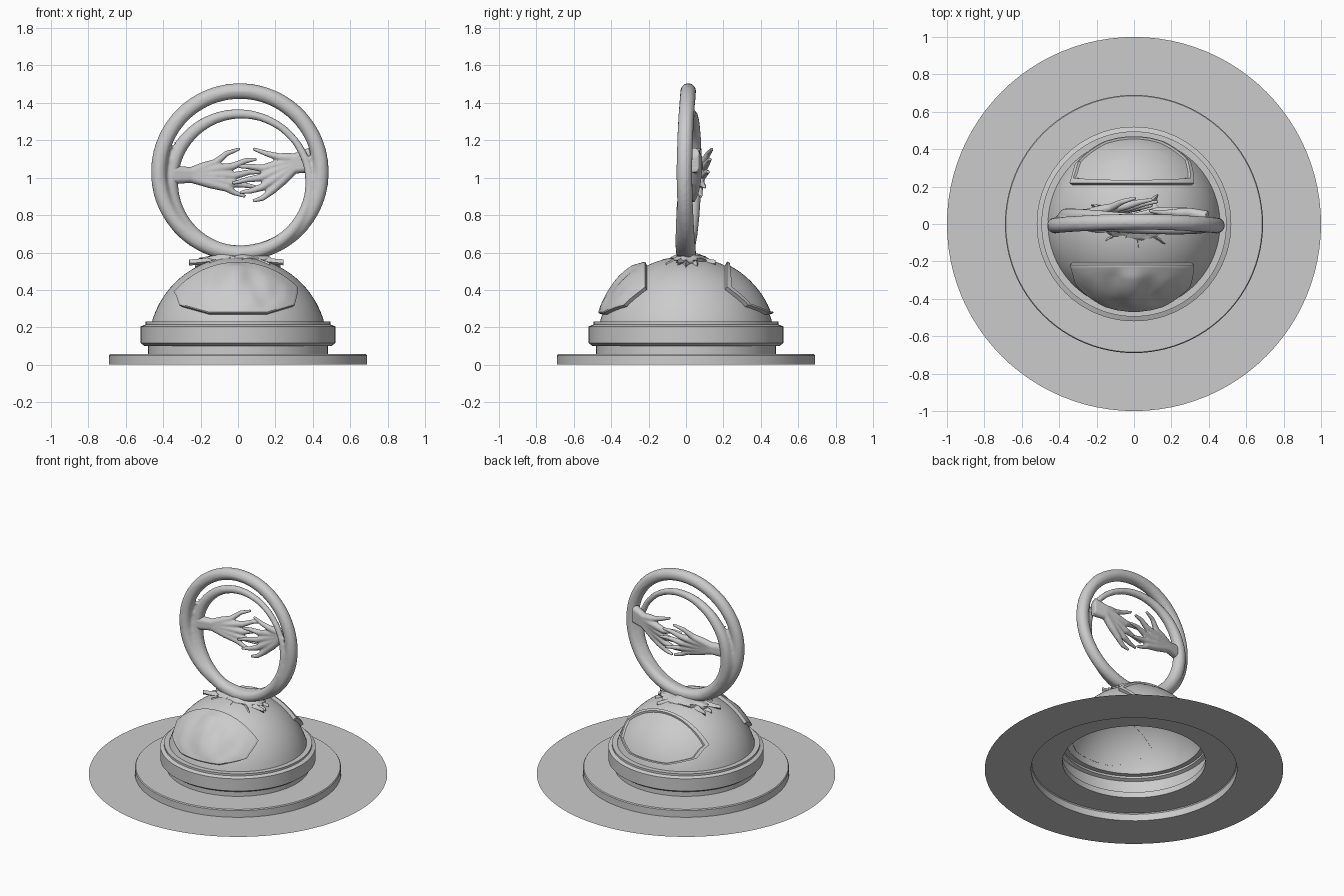
import bpy, bmesh, math, random
from math import sin, cos, pi, sqrt
from mathutils import Vector, noise

random.seed(4)
if "Cube" in bpy.data.objects:
    bpy.data.objects.remove(bpy.data.objects["Cube"])

grey = bpy.data.materials.new("plain grey")
grey.use_nodes = True
grey.diffuse_color = (0.6, 0.6, 0.6, 1)
grey.node_tree.nodes["Principled BSDF"].inputs["Base Color"].default_value = grey.diffuse_color

DOME_Z, DOME_R = 0.1, 0.478


def activate(obj):
    bpy.ops.object.select_all(action="DESELECT")
    obj.select_set(True)
    bpy.context.view_layer.objects.active = obj


def finish(name, bm, angle=30):
    mesh = bpy.data.meshes.new(name)
    bm.to_mesh(mesh)
    bm.free()
    obj = bpy.data.objects.new(name, mesh)
    bpy.context.collection.objects.link(obj)
    mesh.materials.append(grey)
    activate(obj)
    bpy.ops.object.shade_smooth_by_angle(angle=math.radians(angle))
    return obj


def lathe(name, profile, steps=96):
    bm = bmesh.new()
    verts = [bm.verts.new((r, 0, z)) for r, z in profile]
    edges = [bm.edges.new(pair) for pair in zip(verts, verts[1:])]
    bmesh.ops.spin(bm, geom=verts + edges, cent=(0, 0, 0), axis=(0, 0, 1),
                   angle=2 * pi, steps=steps, use_duplicate=False)
    bmesh.ops.remove_doubles(bm, verts=bm.verts, dist=0.0005)
    bmesh.ops.recalc_face_normals(bm, faces=bm.faces)
    if max(bm.faces, key=lambda f: f.calc_center_median().z).normal.z < 0:
        bmesh.ops.reverse_faces(bm, faces=bm.faces)
    return finish(name, bm)


def tubes(name, strands, voxel, smooth=3, cyclic=False):
    """Tapered strands of (point, radius), fused into one organic skin."""
    curve = bpy.data.curves.new(name, "CURVE")
    curve.dimensions = "3D"
    curve.bevel_depth = 1
    curve.bevel_resolution = 4
    curve.use_fill_caps = True
    for strand in strands:
        spline = curve.splines.new("POLY")
        spline.points.add(len(strand) - 1)
        spline.use_cyclic_u = cyclic
        for p, (co, radius) in zip(spline.points, strand):
            p.co = (*co, 1)
            p.radius = radius
    obj = bpy.data.objects.new(name, curve)
    bpy.context.collection.objects.link(obj)
    activate(obj)
    bpy.ops.object.convert(target="MESH")
    obj = bpy.context.object
    obj.data.materials.clear()
    obj.data.materials.append(grey)
    remesh = obj.modifiers.new("fuse", "REMESH")
    remesh.mode = "VOXEL"
    remesh.voxel_size = voxel
    remesh.use_smooth_shade = True
    relax = obj.modifiers.new("relax", "SMOOTH")
    relax.iterations = smooth
    return obj


# Floor disc, step, banded plinth and dome: hollow shells
lathe("floor_disc", [(1, 0), (0.69, 0)])
lathe("plinth", [(0.69, 0), (0.69, 0.05), (0.685, 0.057), (0.48, 0.057), (0.48, 0.1),
                 (0.5, 0.1), (0.52, 0.115), (0.52, 0.205), (0.495, 0.215), (0.495, 0.23),
                 (0.46, 0.23)])
start = math.asin(0.13 / DOME_R)
arc = [start + (pi / 2 - start) * i / 24 for i in range(25)]
lathe("dome", [(DOME_R * cos(a), DOME_Z + DOME_R * sin(a)) for a in arc])


# Raised plates on the dome: a curved upper edge and a faceted lower edge
def outline(n=32):
    corners = [(0.305, 0.37), (0.29, 0.31), (0.15, 0.268), (-0.15, 0.268),
               (-0.3, 0.31), (-0.32, 0.37)]
    pts = []
    for (xa, za), (xb, zb) in zip(corners, corners[1:]):
        pts += [(xa + (xb - xa) * t / 5, za + (zb - za) * t / 5) for t in range(5)]
    left, right = math.atan2(0.27, -0.32), math.atan2(0.27, 0.305)
    for i in range(n):
        a = left + (right - left) * i / n
        pts.append((0.43 * cos(a), DOME_Z + 0.43 * sin(a)))
    return pts


def plate(name, side, rings, height):
    """rings: (scale, lift) from the rim inwards; height adds relief."""
    bm = bmesh.new()
    mid = Vector((-0.01, 0.4))
    loops = []
    for scale, lift in rings:
        loop = []
        for p in outline():
            x, z = mid + (Vector(p) - mid) * scale
            y = side * sqrt(DOME_R ** 2 - x * x - (z - DOME_Z) ** 2)
            radial = Vector((x, y, z - DOME_Z)).normalized()
            co = radial * (DOME_R + lift + height(x, z, scale))
            loop.append(bm.verts.new(co + Vector((0, 0, DOME_Z))))
        loops.append(loop)
    for outer, inner in zip(loops, loops[1:]):
        for i in range(len(outer)):
            j = (i + 1) % len(outer)
            bm.faces.new((outer[i], outer[j], inner[j], inner[i]))
    bm.faces.new(loops[-1])
    bmesh.ops.recalc_face_normals(bm, faces=bm.faces)
    if sum(f.normal.y * f.calc_area() for f in bm.faces) * side < 0:
        bmesh.ops.reverse_faces(bm, faces=bm.faces)
    return finish(name, bm)


def relief(x, z, scale):
    if scale > 0.96:
        return 0
    fade = min(1, (0.96 - scale) * 5)
    ridge = 0.016 * math.exp(-((x / 0.05) ** 2)) * (z - 0.26) / 0.27
    return fade * (ridge + 0.012 * noise.noise(Vector((x * 14, z * 8, 2))))


front_rings = [(1, -0.002), (1, 0.022), (0.97, 0.026)]
front_rings += [(0.95 - 0.06 * i, 0.026) for i in range(16)]
plate("front_relief_plate", -1, front_rings, relief)
back_rings = [(1, -0.002), (1, 0.024), (0.94, 0.024), (0.925, 0.012)]
back_rings += [(0.8 - 0.15 * i, 0.012) for i in range(6)]
plate("back_framed_plate", 1, back_rings, lambda x, z, s: 0)


# Two interlocking hoops that merge at the left and right
def hoop(cx, cz, radius, sway, thickness, n=96):
    strand = []
    for i in range(n):
        a = 2 * pi * i / n
        co = (cx + radius * cos(a), sway(a), cz + radius * sin(a))
        strand.append((co, thickness(a)))
    return strand


outer_hoop = hoop(0.01, 1.03, 0.433, lambda a: 0.012 - 0.02 * cos(a) * cos(a),
                  lambda a: 0.043)
inner_hoop = hoop(0.01, 0.968, 0.373, lambda a: 0.01 - 0.035 * cos(a + 0.6),
                  lambda a: 0.034 - 0.008 * sin(a) - 0.01 * cos(a))
tubes("hoops", [outer_hoop, inner_hoop], 0.01, 5, True)


# Reaching hands: every strand runs from the forearm through a knuckle to a tip
def hand(name, arm, wrist, fingers, wide):
    strands = []
    for k, (knuckle, joint, tip) in enumerate(fingers):
        spread = (2 - k) * wide
        a = Vector(arm) + Vector((0, 0, spread))
        w = Vector(wrist) + Vector((0, 0, spread * 0.8))
        path = [(a, 0.032), (w, 0.027), (w.lerp(Vector(knuckle), 0.55), 0.027),
                (Vector(knuckle), 0.021), (Vector(joint), 0.015), (Vector(tip), 0.009)]
        strands.append(path)
    return tubes(name, strands, 0.006, 3)


hand("right_hand", (-0.36, 0.03, 1.015), (-0.25, 0.055, 1.015), [
    ((-0.12, 0.09, 1.08), (-0.06, 0.12, 1.13), (0.01, 0.14, 1.155)),
    ((-0.03, 0.1, 1.06), (0.04, 0.12, 1.09), (0.1, 0.13, 1.1)),
    ((-0.02, 0.09, 1.01), (0.06, 0.11, 1.03), (0.13, 0.12, 1.03)),
    ((-0.03, 0.08, 0.97), (0.04, 0.09, 0.96), (0.1, 0.1, 0.95)),
    ((-0.06, 0.07, 0.945), (-0.02, 0.075, 0.92), (0.04, 0.08, 0.9))], 0.01)
hand("left_hand", (0.39, 0.04, 1.095), (0.3, 0.06, 1.075), [
    ((0.22, 0.06, 1.11), (0.15, 0.06, 1.13), (0.08, 0.07, 1.155)),
    ((0.13, 0.07, 1.05), (0.06, 0.06, 1.06), (0, 0.05, 1.06)),
    ((0.12, 0.06, 1.0), (0.05, 0.05, 0.99), (-0.03, 0.04, 0.97)),
    ((0.13, 0.05, 0.95), (0.07, 0.04, 0.93), (0.01, 0.03, 0.92)),
    ((0.18, 0.05, 0.93), (0.13, 0.04, 0.89), (0.08, 0.04, 0.875))], 0.018)

# Ragged leaves spreading out under the hoops
bm = bmesh.new()
bmesh.ops.create_uvsphere(bm, u_segments=32, v_segments=12, radius=1)
for v in bm.verts:
    wobble = 1 + 0.25 * noise.noise(v.co * 3)
    v.co = Vector((v.co.x * 0.19, v.co.y * 0.1, v.co.z * 0.035)) * wobble + Vector((0, 0.02, 0.56))
finish("leaf_mound", bm, 60)

bm = bmesh.new()
COUNT = 13
for i in range(COUNT):
    a = 2 * pi * i / COUNT + random.uniform(-0.15, 0.15)
    out = Vector((cos(a), 0.6 * sin(a), 0))
    across = Vector((-sin(a), cos(a), 0))
    length = random.uniform(0.22, 0.29)
    lift = random.uniform(0, 0.03)
    rows = []
    for t in (0, 0.25, 0.5, 0.75, 1):
        centre = out * (0.06 + (length - 0.06) * t)
        centre += Vector((0, 0.01, 0.585 - 0.06 * t + lift * t * t))
        width = 0.045 * (1 - t) ** 0.7 + 0.002
        rows.append([bm.verts.new(centre + across * width * s + Vector((0, 0, up)))
                     for s, up in ((-1, -0.008), (0, 0.012), (1, -0.008), (0, -0.02))])
    for lo, hi in zip(rows, rows[1:]):
        for k in range(4):
            n = (k + 1) % 4
            bm.faces.new((lo[k], lo[n], hi[n], hi[k]))
    bm.faces.new(rows[-1])
bmesh.ops.recalc_face_normals(bm, faces=bm.faces)
finish("leaves", bm, 40)
